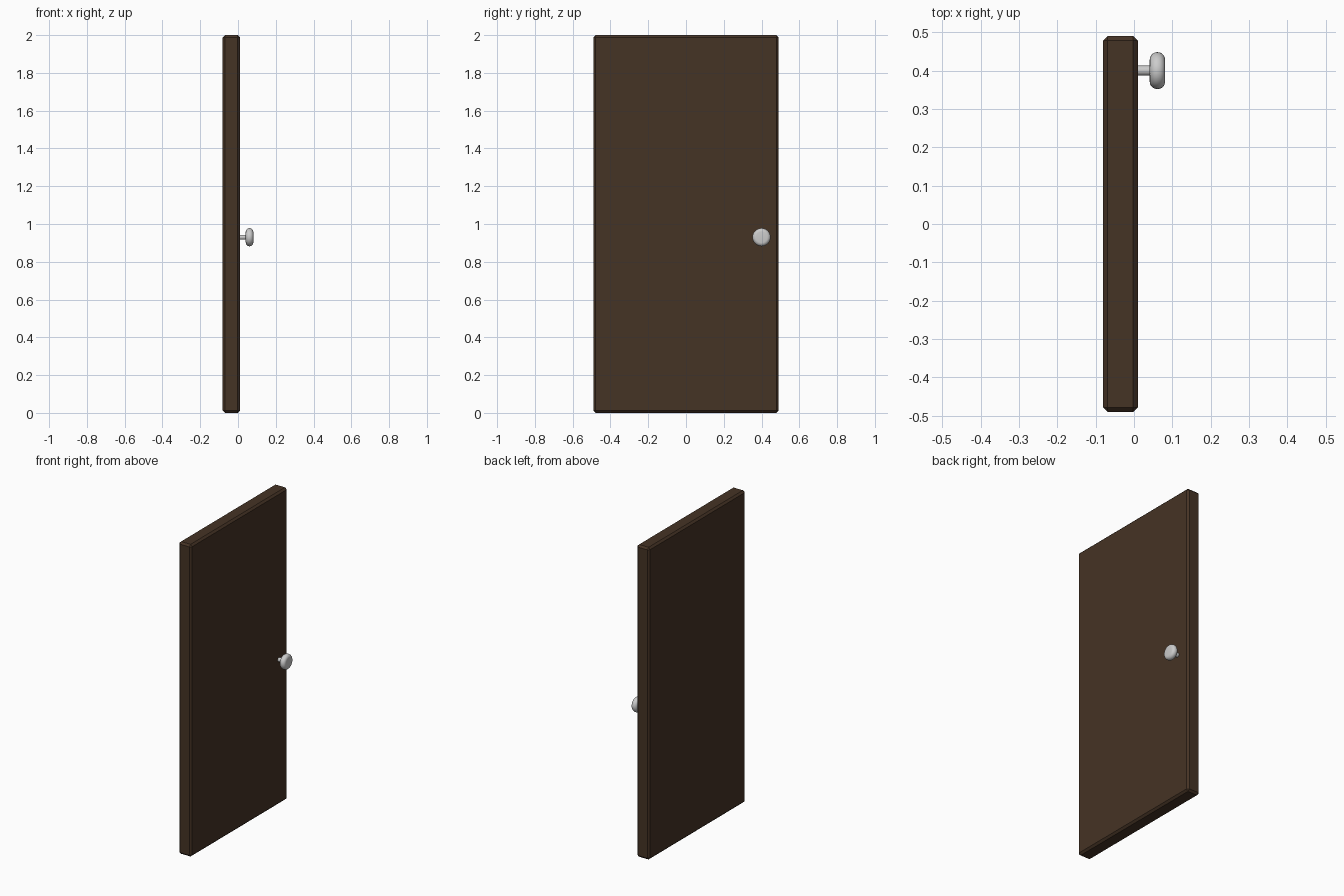
import bpy, bmesh, math
from mathutils import Matrix

if "Cube" in bpy.data.objects:
    bpy.data.objects.remove(bpy.data.objects["Cube"])

def add_object(name, bm):
    bmesh.ops.recalc_face_normals(bm, faces=bm.faces)
    mesh = bpy.data.meshes.new(name)
    bm.to_mesh(mesh)
    bm.free()
    obj = bpy.data.objects.new(name, mesh)
    bpy.context.collection.objects.link(obj)
    return obj

# Door panel: slab with a single chamfer on every edge
X0, X1, HALF_W, HEIGHT = -0.081, 0.010, 0.49, 2.0
bm = bmesh.new()
bmesh.ops.create_cube(bm, size=1, matrix=Matrix.Translation(((X0 + X1) / 2, 0, HEIGHT / 2))
                      @ Matrix.Diagonal((X1 - X0, 2 * HALF_W, HEIGHT, 1)))
bmesh.ops.bevel(bm, geom=bm.edges[:], offset=0.012, segments=1, affect='EDGES')
panel = add_object("door_panel", bm)
wood = bpy.data.materials.new("dark_wood")
wood.diffuse_color = (0.06, 0.033, 0.018, 1)
wood.use_nodes = True
wood.node_tree.nodes["Principled BSDF"].inputs["Base Color"].default_value = wood.diffuse_color
panel.data.materials.append(wood)

# Doorknob: stem and rounded disc turned as one profile (x, radius)
SIDES, KNOB_Y, KNOB_Z = 32, 0.40, 0.93
R, ROUND, KX0, KX1 = 0.048, 0.019, 0.041, 0.081
profile = [(0.0, 0.013), (KX0, 0.013)]
for centre, start in ((KX0 + ROUND, 180), (KX1 - ROUND, 90)):
    for i in range(6):
        a = math.radians(start - 18 * i)
        profile.append((centre + ROUND * math.cos(a), R - ROUND + ROUND * math.sin(a)))

bm = bmesh.new()
rings = []
for x, r in profile:
    rings.append([bm.verts.new((x, KNOB_Y + r * math.cos(2 * math.pi * k / SIDES),
                                KNOB_Z + r * math.sin(2 * math.pi * k / SIDES)))
                  for k in range(SIDES)])
for a, b in zip(rings, rings[1:]):
    for k in range(SIDES):
        n = (k + 1) % SIDES
        bm.faces.new((a[k], a[n], b[n], b[k]))
bm.faces.new(rings[0])
bm.faces.new(rings[-1])
knob = add_object("doorknob", bm)
bpy.context.view_layer.objects.active = knob
knob.select_set(True)
bpy.ops.object.shade_smooth_by_angle(angle=math.radians(35))
